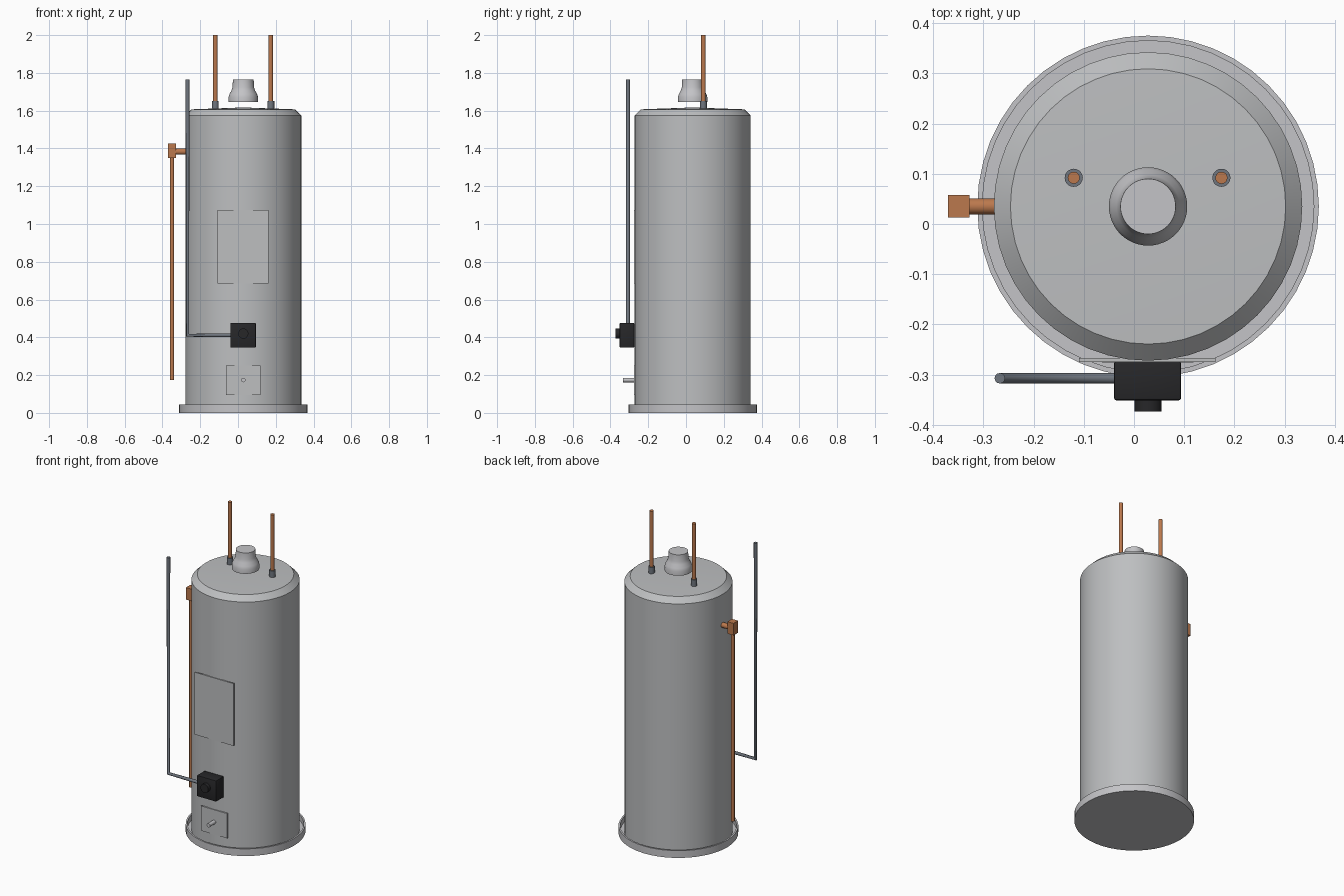
import bpy, bmesh, math
from mathutils import Vector

cube = bpy.data.objects.get("Cube")
if cube:
    bpy.data.objects.remove(cube)

CX, CY = 0.028, 0.035          # tank axis


def material(name, rgb, metallic=0.0):
    m = bpy.data.materials.new(name)
    m.use_nodes = True
    m.diffuse_color = (*rgb, 1)
    m.node_tree.nodes["Principled BSDF"].inputs["Base Color"].default_value = (*rgb, 1)
    return m


enamel = material("grey enamel", (0.51, 0.52, 0.53))
zinc = material("galvanized metal", (0.55, 0.55, 0.57))
steel = material("dark steel", (0.16, 0.18, 0.21))
copper = material("copper", (0.50, 0.19, 0.075))
black = material("black plastic", (0.02, 0.02, 0.022))


def finish(name, bm, mat, smooth=True):
    bmesh.ops.recalc_face_normals(bm, faces=bm.faces)
    mesh = bpy.data.meshes.new(name)
    bm.to_mesh(mesh)
    bm.free()
    mesh.materials.append(mat)
    ob = bpy.data.objects.new(name, mesh)
    bpy.context.collection.objects.link(ob)
    if smooth:
        bpy.ops.object.select_all(action="DESELECT")
        ob.select_set(True)
        bpy.context.view_layer.objects.active = ob
        bpy.ops.object.shade_smooth_by_angle(angle=math.radians(30))
    return ob


def lathe(name, profile, mat, sides=48):
    """Revolve (radius, z) points around the tank axis; ends on the axis close."""
    bm = bmesh.new()
    verts = [bm.verts.new((CX + r, CY, z)) for r, z in profile]
    edges = [bm.edges.new(pair) for pair in zip(verts, verts[1:])]
    bmesh.ops.spin(bm, geom=verts + edges, cent=(CX, CY, 0), axis=(0, 0, 1),
                   angle=math.tau, steps=sides)
    bmesh.ops.remove_doubles(bm, verts=bm.verts, dist=0.0005)
    return finish(name, bm, mat)


def rod(name, start, end, radius, mat, sides=20):
    a, b = Vector(start), Vector(end)
    bm = bmesh.new()
    bmesh.ops.create_cone(bm, cap_ends=True, segments=sides, radius1=radius,
                          radius2=radius, depth=(b - a).length)
    turn = (b - a).to_track_quat("Z", "Y")
    for v in bm.verts:
        v.co = turn @ v.co + (a + b) / 2
    return finish(name, bm, mat)


def box(name, low, high, mat, bevel=0.0):
    bm = bmesh.new()
    bmesh.ops.create_cube(bm, size=1)
    for v in bm.verts:
        v.co = [lo if c < 0 else hi for c, lo, hi in zip(v.co, low, high)]
    if bevel:
        bmesh.ops.bevel(bm, geom=bm.edges[:], offset=bevel, segments=2,
                        affect="EDGES", profile=0.5)
    return finish(name, bm, mat, smooth=bevel > 0)


# Tank, drip pan and floating draft hood
lathe("tank", [(0, 0.01), (0.307, 0.01), (0.307, 1.575), (0.274, 1.607), (0, 1.617)], enamel)
lathe("drip_pan", [(0, 0), (0.34, 0), (0.34, 0.045), (0.33, 0.045), (0.33, 0.01), (0, 0.01)], zinc)
lathe("draft_hood", [(0, 1.645), (0.078, 1.645), (0.078, 1.672), (0.073, 1.688),
                     (0.063, 1.706), (0.057, 1.724), (0.055, 1.765), (0, 1.765)], zinc)

# Water connections on the lid
for side, x in (("right", -0.12), ("left", 0.174)):
    rod(side + "_nipple", (x, 0.092, 1.605), (x, 0.092, 1.652), 0.018, steel)
    rod(side + "_water_pipe", (x, 0.092, 1.63), (x, 0.092, 2.0), 0.012, copper)

# Relief valve and its discharge pipe
rod("relief_stub", (-0.335, CY, 1.383), (-0.26, CY, 1.383), 0.016, copper)
box("relief_valve", (-0.37, 0.013, 1.35), (-0.327, 0.058, 1.425), copper)
rod("discharge_pipe", (-0.349, CY, 0.175), (-0.349, CY, 1.36), 0.011, copper)

# Access panels on the front
box("upper_access_panel", (-0.109, -0.275, 0.685), (0.162, -0.267, 1.075), enamel)
box("lower_access_panel", (-0.064, -0.276, 0.095), (0.118, -0.267, 0.25), enamel)
rod("drain_valve", (CX, -0.27, 0.174), (CX, -0.333, 0.174), 0.012, zinc)

# Gas control with knob
box("gas_control", (-0.04, -0.351, 0.345), (0.094, -0.273, 0.477), black, bevel=0.005)
rod("control_knob", (CX, -0.34, 0.42), (CX, -0.373, 0.42), 0.027, black, 32)

# Gas pipe, mitred at the elbow
curve = bpy.data.curves.new("gas_pipe", "CURVE")
curve.dimensions = "3D"
curve.bevel_depth = 0.0105
curve.bevel_resolution = 4
curve.use_fill_caps = True
path = curve.splines.new("POLY")
points = [(-0.03, -0.307, 0.411), (-0.267, -0.307, 0.411), (-0.267, -0.307, 1.765)]
path.points.add(len(points) - 1)
for p, co in zip(path.points, points):
    p.co = (*co, 1)
path.use_smooth = True
curve.materials.append(steel)
bpy.context.collection.objects.link(bpy.data.objects.new("gas_pipe", curve))
